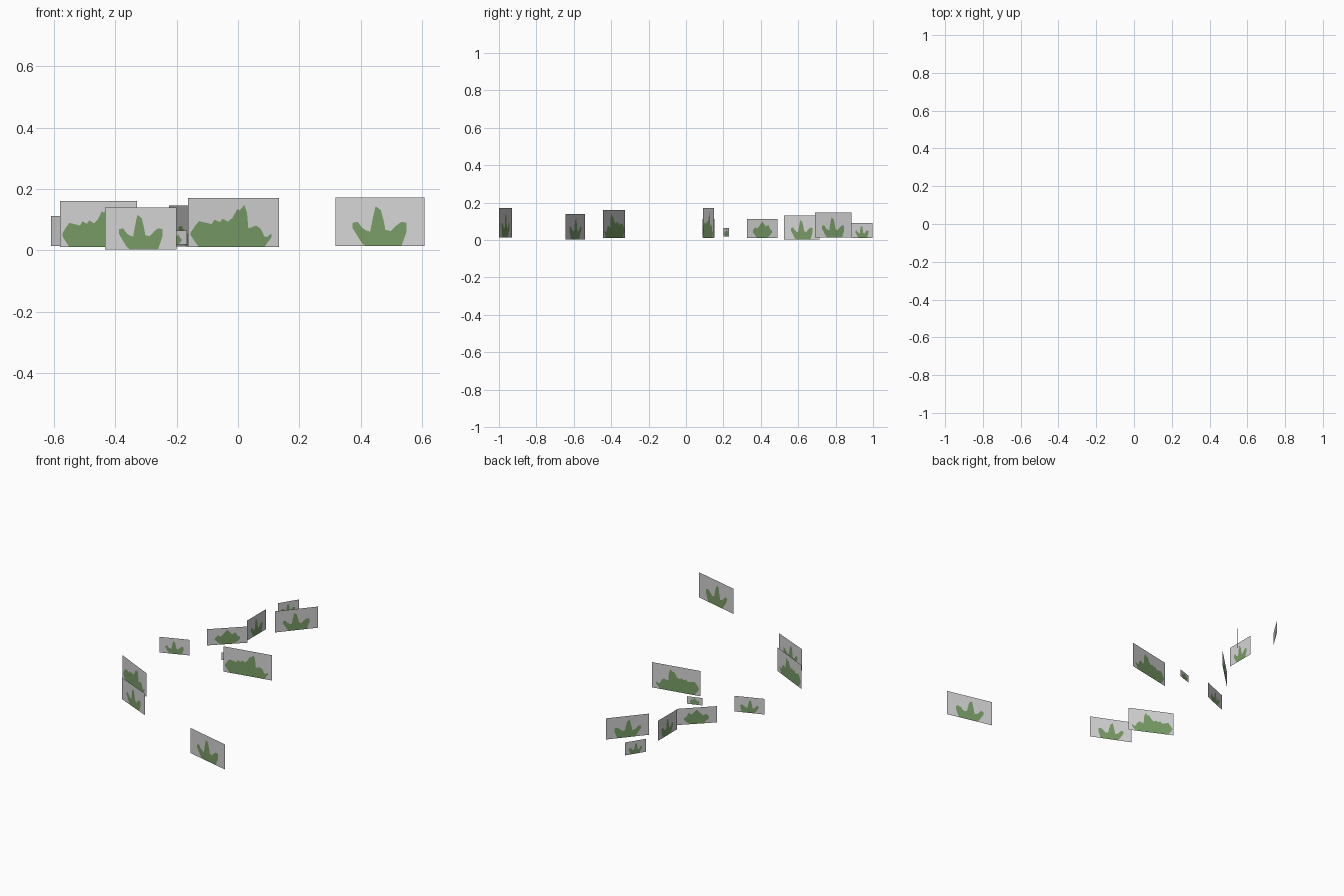
import bpy
import bmesh

if "Cube" in bpy.data.objects:
    bpy.data.objects.remove(bpy.data.objects["Cube"])


def material(name, rgb):
    m = bpy.data.materials.new(name)
    m.diffuse_color = (*rgb, 1.0)
    m.use_nodes = True
    m.node_tree.nodes["Principled BSDF"].inputs["Base Color"].default_value = m.diffuse_color
    return m


CARD = material("pale_grey_card", (0.66, 0.66, 0.66))
LEAF = material("leaf_green", (0.19, 0.335, 0.135))

# Plant outlines across the card: (position, underside, top), all 0..1
WIDE = [(.03, .24, .30), (.08, .10, .44), (.12, 0, .53), (.26, 0, .47),
        (.29, 0, .56), (.35, 0, .51), (.38, 0, .58), (.44, 0, .52),
        (.49, 0, .60), (.545, 0, .78), (.57, 0, .75), (.62, 0, .86),
        (.65, 0, .70), (.665, 0, .38), (.75, 0, .44), (.80, 0, .38),
        (.84, 0, .22), (.87, .08, .21), (.92, .20, .28)]
TALL = [(.19, .38, .48), (.25, .20, .50), (.30, .06, .38), (.34, 0, .33),
        (.39, 0, .30), (.42, 0, .58), (.45, 0, .82), (.51, 0, .74),
        (.545, 0, .50), (.56, 0, .34), (.62, 0, .31), (.68, 0, .42),
        (.74, 0, .50), (.80, .30, .48)]
BUSH = [(.20, .30, .42), (.28, .12, .58), (.33, 0, .48), (.42, 0, .66),
        (.50, 0, .86), (.58, 0, .70), (.62, 0, .58), (.70, .06, .70),
        (.76, .15, .46), (.81, .28, .40)]


def plant_card(name, start, end, z0, z1, outline):
    """Upright flat card with the plant silhouette cut in as green faces."""
    bm = bmesh.new()
    cache = {}

    def vert(u, v):
        key = (round(u, 4), round(v, 4))
        if key not in cache:
            cache[key] = bm.verts.new((start[0] + (end[0] - start[0]) * u,
                                       start[1] + (end[1] - start[1]) * u,
                                       z0 + (z1 - z0) * v))
        return cache[key]

    def face(points, index):
        vs = list(dict.fromkeys(vert(*p) for p in points))
        if len(vs) > 2:
            bm.faces.new(vs).material_index = index

    # bare card margins on both sides of the plant
    ua, la, ta = outline[0]
    ub, lb, tb = outline[-1]
    face([(0, 0), (ua, 0), (ua, la), (ua, ta), (ua, 1), (0, 1)], 0)
    face([(ub, 0), (1, 0), (1, 1), (ub, 1), (ub, tb), (ub, lb)], 0)
    # card below, plant, card above
    for (u, l, t), (u2, l2, t2) in zip(outline, outline[1:]):
        face([(u, 0), (u2, 0), (u2, l2), (u, l)], 0)
        face([(u, l), (u2, l2), (u2, t2), (u, t)], 1)
        face([(u, t), (u2, t2), (u2, 1), (u, 1)], 0)

    mesh = bpy.data.meshes.new(name)
    bm.to_mesh(mesh)
    bm.free()
    mesh.materials.append(CARD)
    mesh.materials.append(LEAF)
    bpy.context.collection.objects.link(bpy.data.objects.new(name, mesh))


# Scattered cards: start (x, y), end (x, y), bottom, top, outline
CARDS = [
    ((.318, -.930), (.608, -1.00), .013, .172, TALL),
    ((-.433, -.540), (-.200, -.643), .003, .140, TALL),
    ((-.580, -.325), (-.330, -.445), .010, .160, WIDE),
    ((-.163, .090), (.133, .150), .010, .170, WIDE),
    ((-.610, .087), (-.445, .152), .013, .112, TALL),
    ((-.255, .200), (-.167, .230), .018, .065, BUSH),
    ((-.446, .325), (-.276, .490), .010, .113, BUSH),
    ((-.303, .525), (-.303, .715), .003, .130, TALL),
    ((-.225, .690), (-.060, .885), .012, .146, TALL),
    ((-.340, .885), (-.270, .997), .010, .092, TALL),
]
for i, args in enumerate(CARDS):
    plant_card(f"grass_card_{i + 1}", *args)
